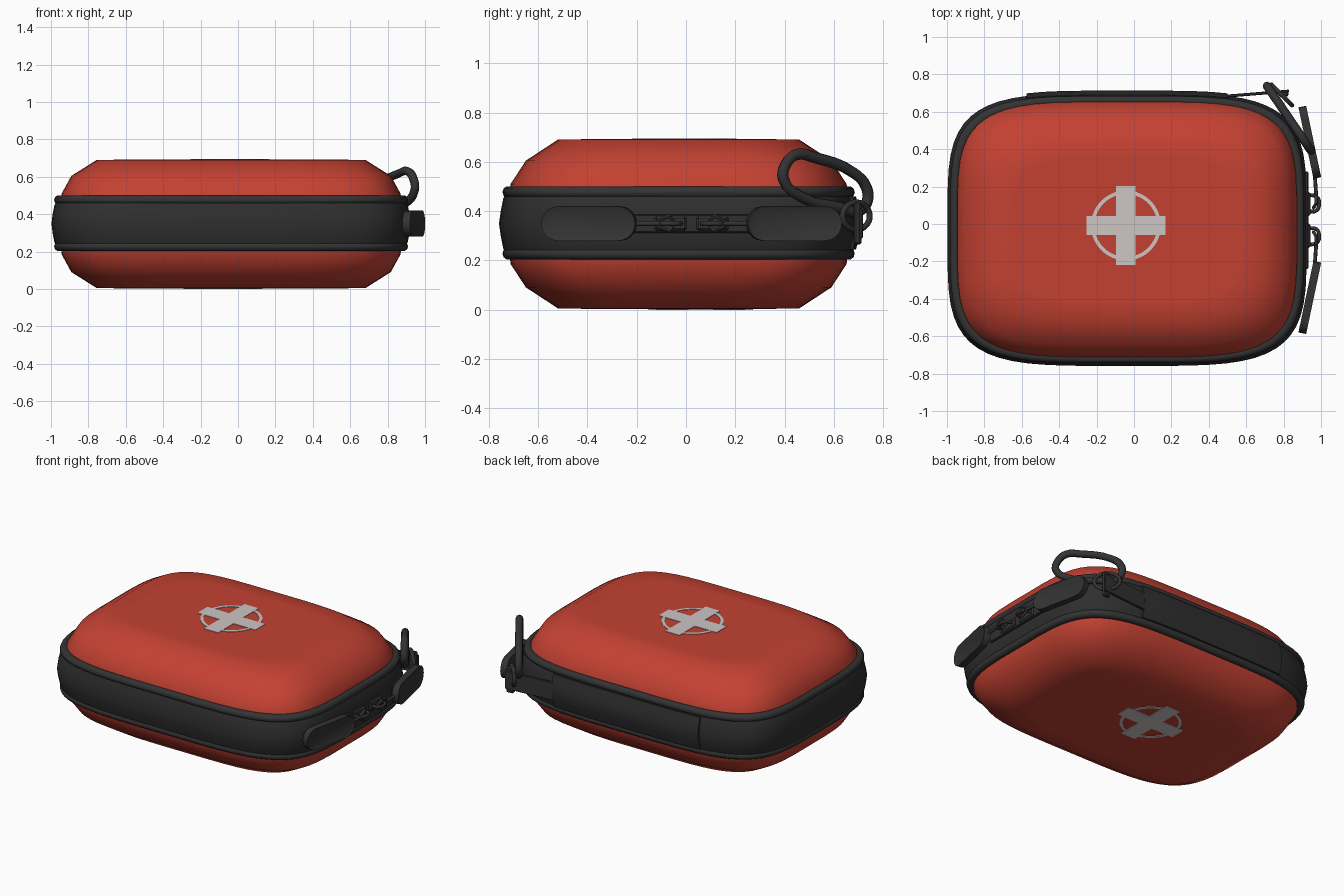
import bpy, bmesh, math
from mathutils import Vector, Matrix

if "Cube" in bpy.data.objects:
    bpy.data.objects.remove(bpy.data.objects["Cube"])

CX, CY, N, SEG = -0.037, -0.03, 4.3, 56


def material(name, r, g, b):
    m = bpy.data.materials.new(name)
    m.diffuse_color = (r, g, b, 1)
    m.use_nodes = True
    m.node_tree.nodes["Principled BSDF"].inputs["Base Color"].default_value = m.diffuse_color
    return m


RED = material("red_shell", 0.546, 0.053, 0.032)
BLACK = material("black_fabric", 0.028, 0.028, 0.028)
TRIM = material("dark_trim", 0.033, 0.033, 0.033)
PALE = material("pale_print", 0.61, 0.57, 0.56)


def make(name, bm, mat, angle=None):
    bmesh.ops.recalc_face_normals(bm, faces=bm.faces)
    me = bpy.data.meshes.new(name)
    bm.to_mesh(me)
    bm.free()
    ob = bpy.data.objects.new(name, me)
    bpy.context.collection.objects.link(ob)
    me.materials.append(mat)
    if angle is not None:
        bpy.ops.object.select_all(action='DESELECT')
        ob.select_set(True)
        bpy.context.view_layer.objects.active = ob
        bpy.ops.object.shade_smooth_by_angle(angle=math.radians(angle))
    return ob


def spow(v):
    return math.copysign(abs(v) ** (2 / N), v)


def loft(name, profile, mat, closed=False, cap_end=False, angle=60):
    """Stack rounded-rectangle rings (half x, half y, z) around the case centre."""
    bm = bmesh.new()
    rings = []
    for a, b, z in profile:
        rings.append([bm.verts.new((CX + a * spow(math.cos(t)), CY + b * spow(math.sin(t)), z))
                      for t in (2 * math.pi * (i + 0.5) / SEG for i in range(SEG))])
    pairs = list(zip(rings, rings[1:])) + ([(rings[-1], rings[0])] if closed else [])
    for p, q in pairs:
        for i in range(SEG):
            j = (i + 1) % SEG
            bm.faces.new((p[i], p[j], q[j], q[i]))
    if cap_end:
        bm.faces.new(rings[-1])
    return make(name, bm, mat, angle)


def prism(name, pts, depth, matrix, mat, inset=0):
    """Extrude an outline; optionally press a recessed panel into the front."""
    bm = bmesh.new()
    base = bm.faces.new([bm.verts.new((x, y, -depth / 2)) for x, y in pts])
    ext = bmesh.ops.extrude_face_region(bm, geom=[base])
    bmesh.ops.translate(bm, vec=(0, 0, depth),
                        verts=[g for g in ext['geom'] if isinstance(g, bmesh.types.BMVert)])
    if inset:
        front = [g for g in ext['geom'] if isinstance(g, bmesh.types.BMFace)]
        bmesh.ops.inset_region(bm, faces=front, thickness=inset, depth=-0.008)
    bmesh.ops.transform(bm, matrix=matrix, verts=bm.verts)
    return make(name, bm, mat, 35)


def tube(name, pts, radius, mat, closed=False, smooth=True):
    """Round bar along a path, turned into a mesh."""
    cu = bpy.data.curves.new(name, 'CURVE')
    cu.dimensions = '3D'
    cu.bevel_depth, cu.bevel_resolution, cu.resolution_u = radius, 2, 4
    cu.use_fill_caps = True
    sp = cu.splines.new('BEZIER' if smooth else 'POLY')
    store = sp.bezier_points if smooth else sp.points
    store.add(len(pts) - 1)
    for p, co in zip(store, pts):
        if smooth:
            p.co = co
            p.handle_left_type = p.handle_right_type = 'AUTO'
        else:
            p.co = (*co, 1)
    sp.use_cyclic_u = closed
    ob = bpy.data.objects.new(name, cu)
    bpy.context.collection.objects.link(ob)
    bpy.ops.object.select_all(action='DESELECT')
    ob.select_set(True)
    bpy.context.view_layer.objects.active = ob
    bpy.ops.object.convert(target='MESH')
    ob = bpy.context.object
    ob.data.materials.clear()
    ob.data.materials.append(mat)
    bpy.ops.object.shade_smooth_by_angle(angle=math.radians(50))
    return ob


def box(name, size, loc, mat, rot=0):
    bm = bmesh.new()
    bmesh.ops.create_cube(bm, size=1, matrix=Matrix.Translation(loc) @ Matrix.Rotation(rot, 4, 'Z')
                          @ Matrix.Diagonal((*size, 1)))
    bmesh.ops.bevel(bm, geom=bm.edges[:], offset=min(size) * 0.25, segments=1, affect='EDGES')
    return make(name, bm, mat)


# Red shells: the lower one is the upper one flipped
shell = [(0.91, 0.685, 0.48), (0.907, 0.682, 0.51), (0.855, 0.62, 0.605),
         (0.72, 0.49, 0.69), (0.60, 0.38, 0.692), (0.3, 0.19, 0.692)]
loft("upper_shell", shell, RED, cap_end=True)
loft("lower_shell", [(a, b, 0.696 - z) for a, b, z in shell], RED, cap_end=True)

# Black side band, bulging at mid height
loft("side_band", [(0.93, 0.70, 0.22), (0.945, 0.712, 0.25), (0.955, 0.722, 0.30), (0.961, 0.729, 0.35),
                   (0.955, 0.722, 0.40), (0.945, 0.712, 0.45), (0.93, 0.70, 0.48)], BLACK)

# Piping above and below the band
for name, z in (("upper_piping", 0.477), ("lower_piping", 0.228)):
    loft(name, [(0.922 + 0.025 * math.cos(t), 0.69 + 0.025 * math.sin(t + math.pi / 2), z + 0.025 * math.sin(t))
                for t in (2 * math.pi * k / 10 for k in range(10))], TRIM, closed=True)

# Back panel following the band
bm = bmesh.new()
rows = []
for z, b in ((0.245, 0.715), (0.30, 0.732), (0.35, 0.739), (0.40, 0.732), (0.46, 0.715)):
    rows.append([bm.verts.new((x, CY + b * (1 - abs((x - CX) / 0.96) ** N) ** (1 / N) + 0.004, z))
                 for x in (-0.575 + 1.075 * i / 12 for i in range(13))])
for p, q in zip(rows, rows[1:]):
    for i in range(12):
        bm.faces.new((p[i], p[i + 1], q[i + 1], q[i]))
ext = bmesh.ops.extrude_face_region(bm, geom=bm.faces[:])
bmesh.ops.translate(bm, vec=(0, -0.03, 0), verts=[g for g in ext['geom'] if isinstance(g, bmesh.types.BMVert)])
make("back_panel", bm, BLACK, 40)

# Printed cross and ring on both faces
w, l = 0.052, 0.212
cross = [(-w, -l), (w, -l), (w, -w), (l, -w), (l, w), (w, w), (w, l), (-w, l), (-w, w), (-l, w), (-l, -w), (-w, -w)]
for side, x, y, z in (("top", -0.043, -0.008, 0.692), ("bottom", -0.08, 0.06, 0.0035)):
    prism(side + "_cross", cross, 0.007, Matrix.Translation((x, y, z)), PALE)
    bm = bmesh.new()
    loops = [[bm.verts.new((x + r * math.cos(k * math.pi / 20), y + r * math.sin(k * math.pi / 20), z + h))
              for k in range(40)] for r, h in ((0.168, -0.003), (0.168, 0.003), (0.187, 0.003), (0.187, -0.003))]
    for a in range(4):
        p, q = loops[a], loops[(a + 1) % 4]
        for i in range(40):
            j = (i + 1) % 40
            bm.faces.new((p[i], p[j], q[j], q[i]))
    make(side + "_ring", bm, PALE)

# Zip strip on the right side
box("zip_strip", (0.02, 0.52, 0.075), (0.922, 0.02, 0.35), BLACK)

# Two zip sliders with loops and long pull tabs, mirrored about y = MID
MID = 0.022
stadium = [(s * 0.125 + 0.07 * math.cos(t), 0.07 * math.sin(t))
           for s, a in ((1, -90), (-1, 90)) for t in (math.radians(a + 18 * k) for k in range(11))]
for name, s in (("rear", 1), ("front", -1)):
    def at(x, y, z=0.35):
        return (x, MID + s * y, z)
    box(name + "_slider", (0.035, 0.13, 0.06), at(0.925, 0.085), TRIM)
    tube(name + "_slider_loop", [at(0.93, 0.045), at(0.975, 0.05), at(0.99, 0.085), at(0.98, 0.12), at(0.93, 0.135)],
         0.01, TRIM)
    tube(name + "_pull_link", [at(0.975, 0.09, 0.38), at(0.96, 0.065, 0.35), at(0.975, 0.09, 0.32),
                               at(0.975, 0.13, 0.335), at(0.975, 0.13, 0.365)], 0.009, TRIM, True, False)
    tube(name + "_pull_cord", [at(0.975, 0.12), at(0.965, 0.26)], 0.01, TRIM, smooth=False)
    d = Vector((-0.08, s * 0.38, 0)).normalized() * s
    up = Vector((0, 0, 1))
    n = d.cross(up)
    m = Matrix((d, up, n)).transposed().to_4x4()
    m.translation = at(0.94, 0.415)
    prism(name + "_pull_tab", stadium, 0.042, m, TRIM, inset=0.016)

# Strap and ring at the back corner
box("corner_strap", (0.34, 0.016, 0.12), (0.66, 0.697, 0.35), TRIM, 0.08)
box("strap_clamp", (0.05, 0.03, 0.17), (0.80, 0.695, 0.35), TRIM, 0.08)
tube("strap_ring", [(0.79 + 0.055 * math.cos(t), 0.69 - 0.055 * math.cos(t), 0.38 + 0.055 * math.sin(t))
                    for t in (k * math.pi / 4 for k in range(8))], 0.012, TRIM, True)

# Carabiner leaning across the corner
tube("carabiner", [(0.71 + (0.74 - y) * 0.68, y, z) for y, z in
                   ((0.395, 0.53), (0.405, 0.59), (0.45, 0.63), (0.52, 0.618), (0.68, 0.555), (0.73, 0.50),
                    (0.735, 0.44), (0.70, 0.40), (0.62, 0.415), (0.48, 0.452))], 0.023, TRIM, True)
